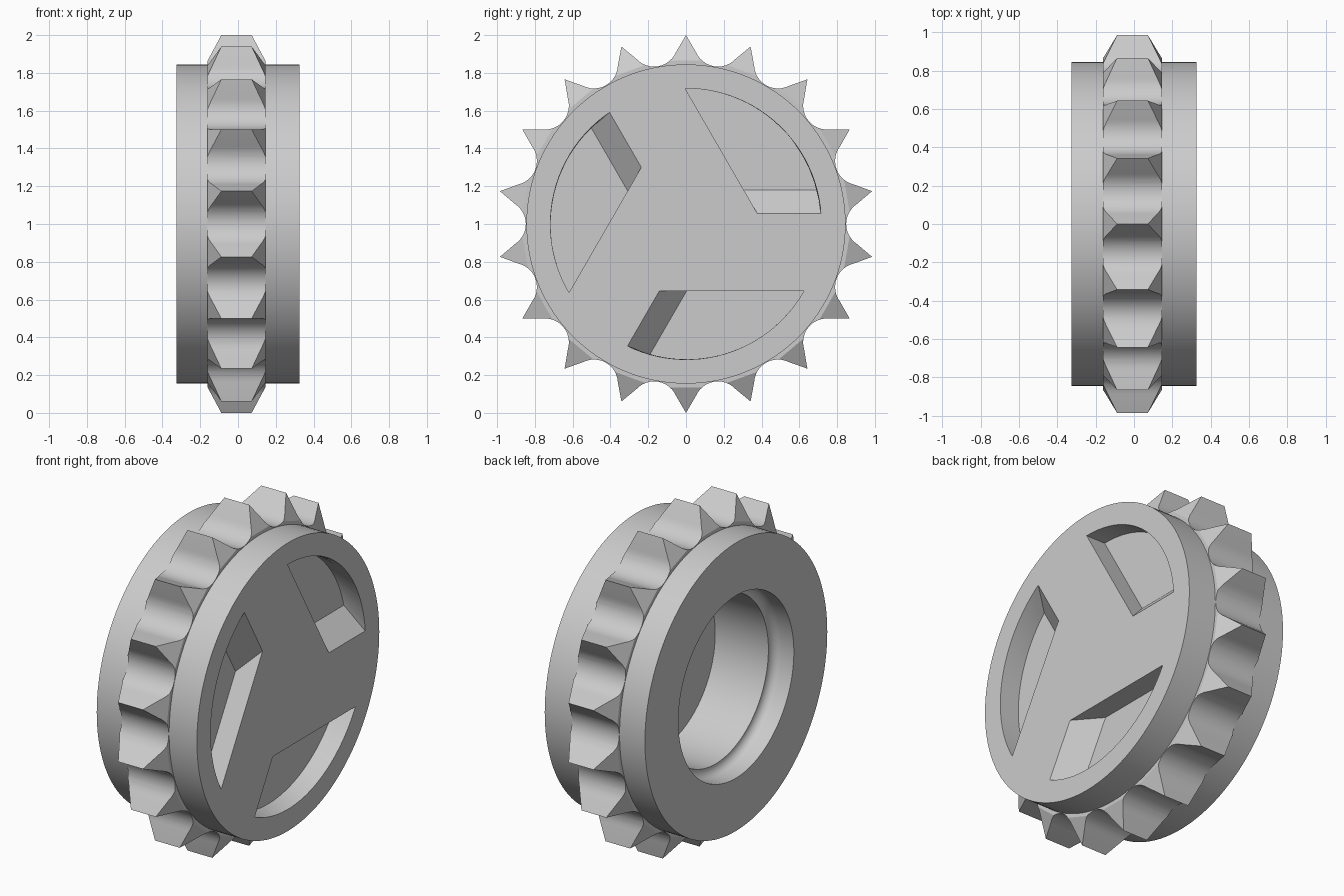
import bpy, bmesh
from math import sin, cos, asin, acos, pi, radians, tau
from mathutils import Matrix, Vector

cube = bpy.data.objects.get("Cube")
if cube:
    bpy.data.objects.remove(cube, do_unlink=True)

grey = bpy.data.materials.new("plain_grey")
grey.use_nodes = True
grey.diffuse_color = (0.6, 0.6, 0.6, 1)
grey.node_tree.nodes["Principled BSDF"].inputs["Base Color"].default_value = (0.6, 0.6, 0.6, 1)

AXLE_Z = 1.0
TEETH = 18
PITCH = tau / TEETH


def finish(name, bm):
    """Turn a bmesh into an object centred on the axle."""
    bmesh.ops.remove_doubles(bm, verts=bm.verts, dist=1e-5)
    bmesh.ops.recalc_face_normals(bm, faces=bm.faces)
    mesh = bpy.data.meshes.new(name)
    bm.to_mesh(mesh)
    bm.free()
    mesh.materials.append(grey)
    ob = bpy.data.objects.new(name, mesh)
    ob.location.z = AXLE_Z
    bpy.context.collection.objects.link(ob)
    return ob


def lathe(name, profile, steps, start=0.0):
    """Revolve (x, radius) points around the x axis."""
    bm = bmesh.new()
    turn = Matrix.Rotation(start, 3, 'X')
    verts = [bm.verts.new(turn @ Vector((x, 0, r))) for x, r in profile]
    edges = [bm.edges.new(pair) for pair in zip(verts, verts[1:])]
    bmesh.ops.spin(bm, geom=verts + edges, cent=(0, 0, 0), axis=(1, 0, 0),
                   angle=tau, steps=steps, use_duplicate=False)
    return finish(name, bm)


def prism(bm, loop_a, loop_b, capped=True):
    """Join two matching loops of points with quads, with optional caps."""
    a = [bm.verts.new(p) for p in loop_a]
    b = [bm.verts.new(p) for p in loop_b]
    for i in range(len(a)):
        bm.faces.new((a[i - 1], a[i], b[i], b[i - 1]))
    if capped:
        bm.faces.new(a)
        bm.faces.new(b)


def cut(target, cutter, operation):
    """Apply a boolean and throw the cutter away."""
    mod = target.modifiers.new("cut", 'BOOLEAN')
    mod.operation, mod.solver, mod.object = operation, 'EXACT', cutter
    cutter.hide_render = True
    bpy.context.view_layer.objects.active = target
    bpy.ops.object.modifier_apply(modifier=mod.name)
    bpy.data.objects.remove(cutter, do_unlink=True)


# Drum: closed face on +x, stepped bore with a rounded cove on -x
FACE = 0.325
BORE, COVE = 0.485, 0.05
cove = [(-FACE + 0.08 + COVE * sin(t), BORE + COVE * cos(t))
        for t in (i * pi / 16 for i in range(9))]
drum = lathe("drum", [(FACE, 0), (FACE, 0.845), (-FACE, 0.845), (-FACE, BORE + COVE)]
             + cove + [(0.15, BORE), (0.15, 0)], 128)

# Pockets: straight chord, round outer wall and one sloped end
POCKET_R, CHORD = 0.718, 0.355


def pocket_loop(x, end, turn):
    first = radians(30) + acos(CHORD / POCKET_R)
    last = asin(end / POCKET_R)
    pts = [(POCKET_R * cos(a), POCKET_R * sin(a))
           for a in (first + (last - first) * i / 24 for i in range(25))]
    pts.append(((CHORD - 0.5 * end) / cos(pi / 6), end))
    return [turn @ Vector((x, y, z)) for y, z in pts]


for k in range(3):
    turn = Matrix.Rotation(k * tau / 3, 3, 'X')
    bm = bmesh.new()
    prism(bm, pocket_loop(FACE + 0.02, 0.035, turn), pocket_loop(FACE - 0.125, 0.18, turn))
    cut(drum, finish("pocket_cutter", bm), 'DIFFERENCE')

# Toothed ring: pointed teeth joined by round valleys
ROOT, VALLEY = 0.848, 0.127
SWEEP = radians(57)
outline = []
for k in range(TEETH):
    a = k * PITCH
    outline.append((sin(a), cos(a)))
    mid = a + PITCH / 2
    for i in range(13):
        t = -SWEEP + 2 * SWEEP * i / 12
        side, up = VALLEY * sin(t), ROOT + VALLEY - VALLEY * cos(t)
        outline.append((up * sin(mid) + side * cos(mid), up * cos(mid) - side * sin(mid)))


def ring(x, inner):
    pts = [Vector((0, y, z)) for y, z in outline]
    return [(p.normalized() * 0.65 if inner else p) + Vector((x, 0, 0)) for p in pts]


MID, HALF = -0.008, 0.153
bm = bmesh.new()
corners = [(-HALF, False), (HALF, False), (HALF, True), (-HALF, True)]
for i in range(4):
    (xa, ia), (xb, ib) = corners[i - 1], corners[i]
    prism(bm, ring(MID + xa, ia), ring(MID + xb, ib), capped=False)
teeth = finish("toothed_ring", bm)

# Bevel both sides of every tooth with a faceted double cone
s = 1 / cos(PITCH / 2)
half = [(0.164, 0), (0.164, 0.844 * s), (0.075, 1.01 * s)]
bevel = lathe("bevel_cutter", [(MID - x, r) for x, r in half]
              + [(MID + x, r) for x, r in reversed(half)], TEETH, PITCH / 2)
cut(teeth, bevel, 'INTERSECT')

# Smooth round walls, keep edges crisp
for ob in (drum, teeth):
    bpy.ops.object.select_all(action='DESELECT')
    ob.select_set(True)
    bpy.context.view_layer.objects.active = ob
    bpy.ops.object.shade_smooth_by_angle(angle=radians(25))
